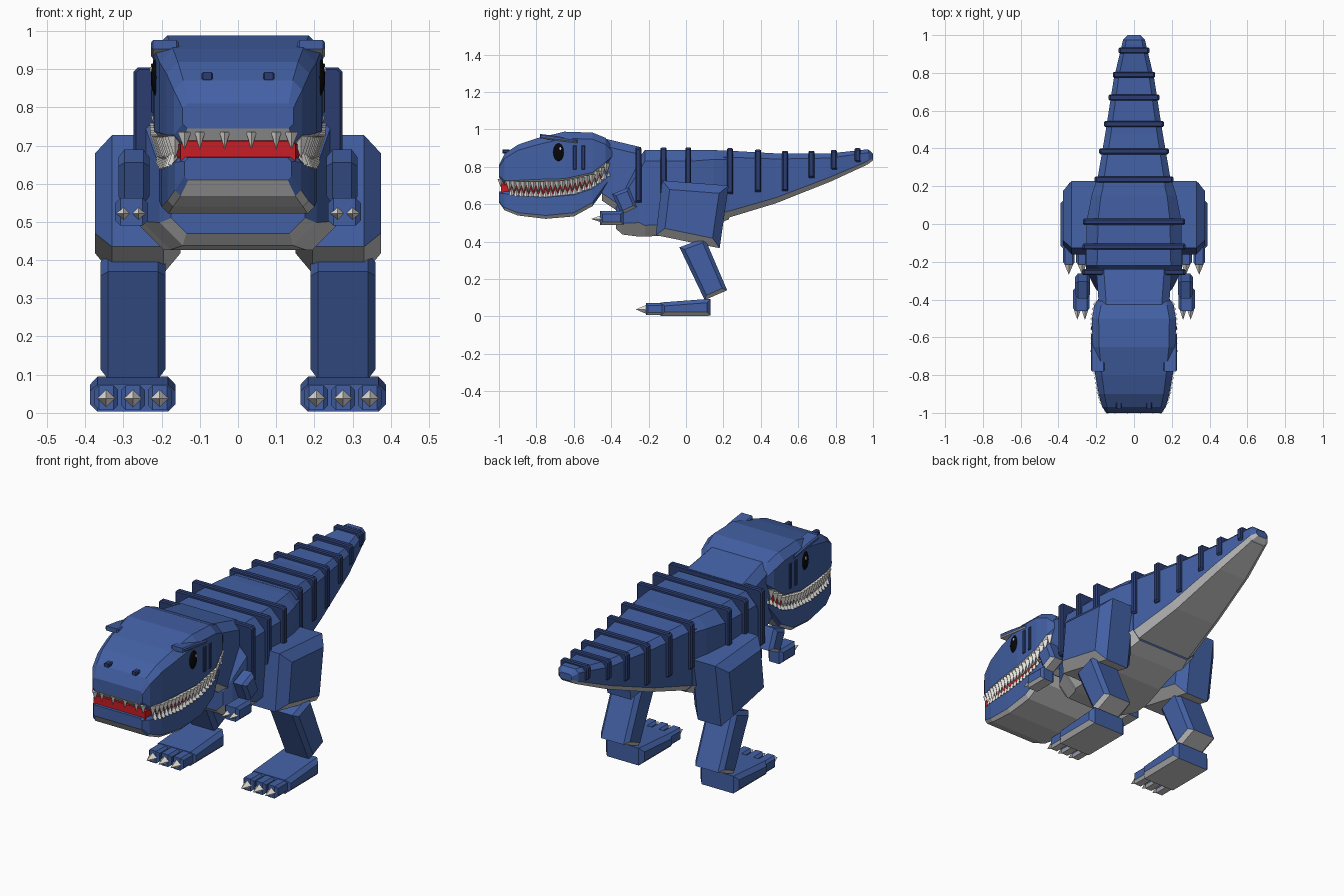
import bpy, bmesh
from math import pi
from mathutils import Matrix, Vector

cube = bpy.data.objects.get("Cube")
if cube:
    bpy.data.objects.remove(cube, do_unlink=True)


def material(name, r, g, b):
    m = bpy.data.materials.new(name)
    m.use_nodes = True
    m.diffuse_color = (r, g, b, 1)
    m.node_tree.nodes["Principled BSDF"].inputs["Base Color"].default_value = (r, g, b, 1)
    return m


blue = material("hide_blue", 0.055, 0.117, 0.37)
grey = material("belly_grey", 0.6, 0.6, 0.6)
navy = material("stripe_navy", 0.024, 0.046, 0.16)
red = material("mouth_red", 0.58, 0.012, 0.018)
ivory = material("tooth_ivory", 0.8, 0.78, 0.74)
black = material("eye_black", 0.002, 0.002, 0.003)
white = material("eye_glint", 0.85, 0.85, 0.85)
SIDES = (("left", 1), ("right", -1))


def finish(name, bm, *mats):
    """Make an object; a second material goes on faces that look down."""
    bmesh.ops.recalc_face_normals(bm, faces=bm.faces)
    bm.normal_update()
    if len(mats) > 1:
        for f in bm.faces:
            f.material_index = int(f.normal.z < -0.5)
    me = bpy.data.meshes.new(name)
    bm.to_mesh(me)
    bm.free()
    for m in mats:
        me.materials.append(m)
    ob = bpy.data.objects.new(name, me)
    bpy.context.collection.objects.link(ob)
    return ob


def loft(name, sections, *mats):
    """Join chamfered rectangles (y, half width, low z, high z, chamfer)."""
    bm = bmesh.new()
    rings = []
    for y, w, lo, hi, c in sections:
        half = [(w - c, lo), (w, lo + c), (w, hi - c), (w - c, hi)]
        pts = half + [(-x, z) for x, z in reversed(half)]
        rings.append([bm.verts.new((x, y, z)) for x, z in pts])
    for a, b in zip(rings, rings[1:]):
        for i in range(len(a)):
            j = (i + 1) % len(a)
            bm.faces.new((a[i], a[j], b[j], b[i]))
    bm.faces.new(rings[0])
    bm.faces.new(rings[-1])
    return finish(name, bm, *mats)


def slab(name, profile, x0, x1, bevel, *mats):
    """Extrude a (y, z) side profile from x0 to x1 and bevel the rims of both ends."""
    bm = bmesh.new()
    a, b = [[bm.verts.new((x, y, z)) for y, z in profile] for x in (x0, x1)]
    caps = [bm.faces.new(a), bm.faces.new(b)]
    for i in range(len(a)):
        j = (i + 1) % len(a)
        bm.faces.new((a[i], a[j], b[j], b[i]))
    bmesh.ops.recalc_face_normals(bm, faces=bm.faces)
    rims = [e for f in caps for e in f.edges]
    bmesh.ops.bevel(bm, geom=rims, offset=bevel, segments=1, profile=0.5, affect='EDGES')
    return finish(name, bm, *mats)


def rect(y0, y1, z0, z1):
    return [(y0, z0), (y1, z0), (y1, z1), (y0, z1)]


def spike(bm, centre, radius, length, turn):
    bmesh.ops.create_cone(bm, cap_ends=True, segments=4, radius1=radius, radius2=0, depth=length,
                          matrix=Matrix.Translation(centre) @ Matrix.Rotation(turn, 4, 'X'))


# Head
skull = [(-1.0, .145, .745, .81, .012), (-.97, .168, .702, .87, .025), (-.9, .187, .698, .918, .03),
         (-.8, .205, .698, .952, .035), (-.65, .22, .702, .988, .035), (-.5, .222, .735, .983, .035),
         (-.43, .21, .79, .955, .035), (-.39, .185, .84, .90, .02)]
jaw = [(-1.0, .14, .61, .668, .01), (-.97, .165, .568, .672, .015), (-.9, .185, .54, .66, .015),
       (-.75, .20, .522, .655, .018), (-.6, .207, .535, .67, .02), (-.5, .207, .59, .703, .02),
       (-.42, .19, .70, .765, .02)]
loft("skull", skull, blue, grey)
loft("lower_jaw", jaw, blue, grey)
loft("mouth", [(-.988, .15, .64, .712, .01), (-.8, .175, .63, .72, .01), (-.6, .185, .64, .73, .01),
               (-.43, .175, .72, .82, .01)], red)


# Teeth follow the edges of the skull and the jaw
def sample(sections, y):
    for a, b in zip(sections, sections[1:]):
        if y <= b[0]:
            return Vector(a).lerp(Vector(b), (y - a[0]) / (b[0] - a[0]))
    return Vector(sections[-1])


bm = bmesh.new()
step = 0.026
for i in range(21):
    y = -.945 + i * step
    up, low = sample(skull, y), sample(jaw, y + step / 2)
    for _, s in SIDES:
        spike(bm, (s * (up[1] - .01), y, up[2] - .006), .02, .06, pi)
        spike(bm, (s * (low[1] - .008), y + step / 2, low[3] + .006), .016, .045, 0)
for x, r in ((.035, .014), (.1, .014), (.14, .018)):
    for _, s in SIDES:
        spike(bm, (s * x, -.99, .713), r, .045, pi)
finish("teeth", bm, ivory)

# Eyes, brows, cheek slits and nostrils
for side, s in SIDES:
    for part, mat, pos, size in (("eye", black, (.212, -.68, .878), (.016, .031, .05)),
                                 ("eye_glint", white, (.227, -.672, .897), (.004, .006, .009))):
        bm = bmesh.new()
        bmesh.ops.create_uvsphere(bm, u_segments=16, v_segments=10, radius=1)
        bmesh.ops.scale(bm, vec=size, verts=bm.verts)
        bmesh.ops.translate(bm, vec=(s * pos[0], pos[1], pos[2]), verts=bm.verts)
        ob = finish(f"{side}_{part}", bm, mat)
        for p in ob.data.polygons:
            p.use_smooth = True
    slab(f"{side}_brow", [(-.78, .952), (-.7, .942), (-.58, .927), (-.58, .945), (-.7, .966), (-.78, .976)],
         s * .155, s * .228, .006, blue, grey)
    for n, y in enumerate((-.595, -.55)):
        slab(f"{side}_cheek_slit_{n}", rect(y - .009, y + .009, .785, .915), s * .2, s * .228, .003, navy)
    slab(f"{side}_nostril", rect(-.98, -.945, .872, .892), s * .065, s * .096, .005, navy)

# Neck, body and tail segments
loft("neck", [(-.45, .185, .62, .955, .04), (-.24, .2, .48, .905, .04)], blue, grey)
loft("body", [(-.375, .175, .47, .62, .04), (-.34, .205, .438, .70, .06), (-.25, .252, .427, .85, .075),
              (-.22, .255, .427, .89, .06), (.02, .25, .44, .89, .06), (.15, .225, .485, .89, .05),
              (.23, .2, .52, .885, .045)], blue, grey)
tail = [(.2, .2, .52, .888, .035), (.48, .152, .605, .872, .03), (.77, .107, .72, .872, .025),
        (.965, .06, .81, .893, .018)]
for n, (a, b) in enumerate(zip(tail, tail[1:])):
    y, w, lo, hi, c = b
    loft(f"tail_segment_{n}", [a, (y, w, lo, hi, c), (y + .015, w - .015, lo + .025, hi - .015, c - .005)],
         blue, grey)
loft("tail_tip", [(.95, .064, .805, .893, .018), (.975, .058, .815, .893, .018), (1.0, .035, .835, .87, .01)],
     blue, grey)

# Stripes wrapping the back
for n, (y, w, lo, hi) in enumerate([(-.255, .273, .61, .904), (-.12, .273, .61, .904), (.012, .27, .61, .904),
                                    (.235, .208, .655, .9), (.385, .184, .665, .893), (.53, .158, .67, .886),
                                    (.67, .135, .74, .886), (.79, .112, .785, .89), (.918, .081, .825, .9)]):
    t = .016
    loft(f"stripe_{n}", [(y - t, w - .006, lo, hi - .005, .008), (y - t + .006, w, lo, hi, .01),
                         (y + t - .006, w, lo, hi, .01), (y + t, w - .006, lo, hi - .005, .008)], navy)

# Limbs
for side, s in SIDES:
    slab(f"{side}_upper_arm", [(-.395, .655), (-.345, .545), (-.262, .585), (-.305, .69)],
         s * .232, s * .313, .016, blue, grey)
    slab(f"{side}_forearm", rect(-.46, -.335, .49, .563), s * .236, s * .322, .014, blue, grey)
    slab(f"{side}_thigh", [(-.162, .435), (.18, .365), (.228, .7), (-.127, .727)],
         s * .15, s * .375, .045, blue, grey)
    slab(f"{side}_shin", [(-.035, .37), (.1, .088), (.22, .14), (.1, .42)], s * .19, s * .36, .02, blue, grey)
    slab(f"{side}_foot", [(-.135, .003), (.132, .004), (.132, .095), (-.135, .075)],
         s * .163, s * .388, .02, blue, grey)
    claws = bmesh.new()
    for x in (.26, .3):
        spike(claws, (s * x, -.48, .522), .019, .055, pi / 2)
    for n, x in enumerate((.205, .275, .345)):
        slab(f"{side}_toe_{n}", rect(-.215, -.11, .008, .072), s * (x - .031), s * (x + .031), .012, blue, grey)
        spike(claws, (s * x, -.24, .038), .024, .056, pi / 2)
    finish(f"{side}_claws", claws, ivory)
